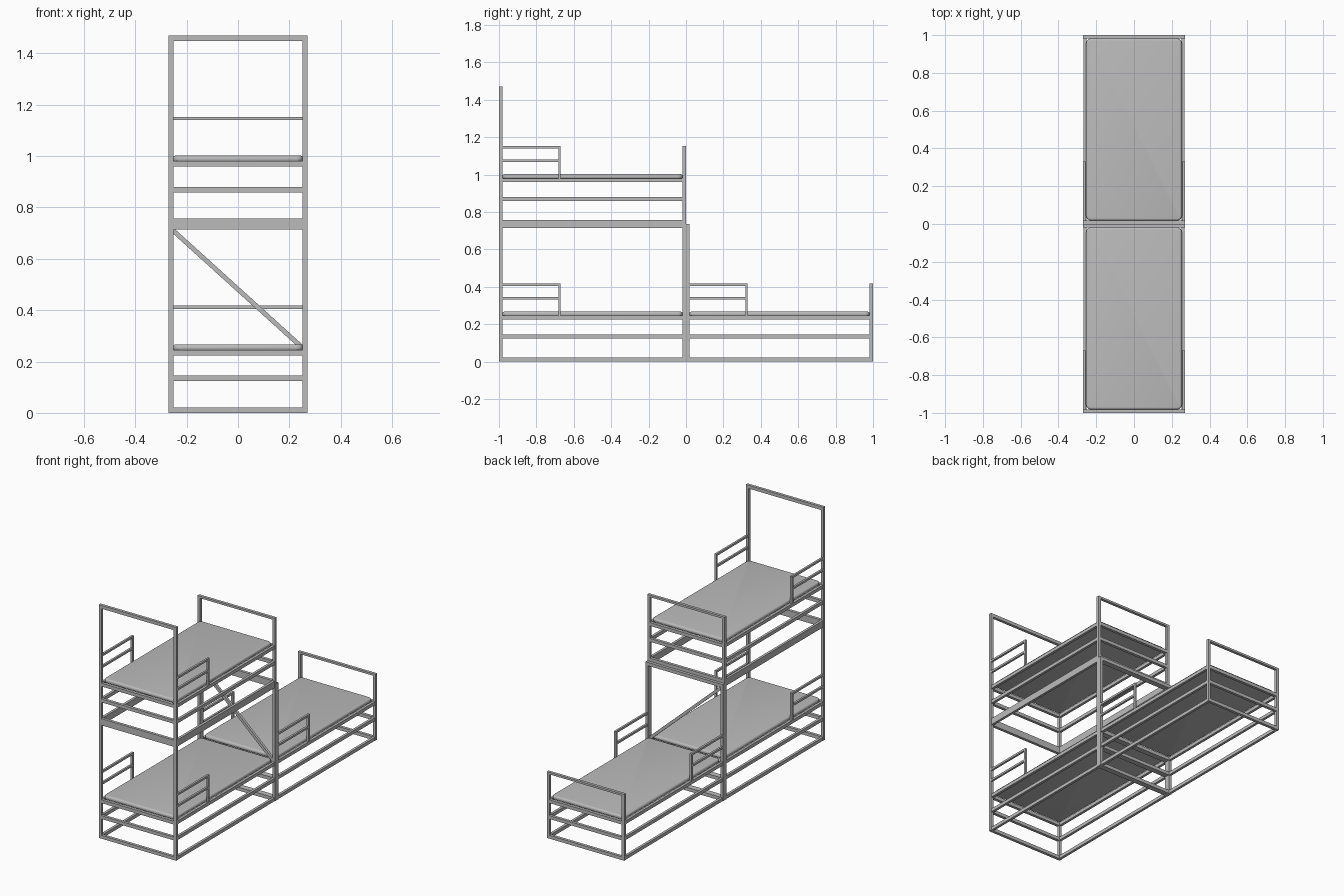
import bpy
import bmesh
from mathutils import Matrix, Vector

cube = bpy.data.objects.get("Cube")
if cube:
    bpy.data.objects.remove(cube, do_unlink=True)

grey = bpy.data.materials.new("light_grey")
grey.use_nodes = True
grey.diffuse_color = (0.5, 0.5, 0.5, 1)
grey.node_tree.nodes["Principled BSDF"].inputs["Base Color"].default_value = (0.5, 0.5, 0.5, 1)

T = 0.018          # post thickness
RAIL = 0.021       # rail height
THIN = 0.013       # guard tube thickness
HALF = 0.27        # half of the width
LEVEL = 0.735      # height of one storey
LOW = 0.418        # height of headboard and guards
DECK = 0.245       # top of the bed rail


def box(bm, x, y, z):
    """Add a box from (min, max) pairs."""
    lo, hi = Vector((x[0], y[0], z[0])), Vector((x[1], y[1], z[1]))
    size = hi - lo
    bmesh.ops.create_cube(bm, size=1, matrix=Matrix.Translation((lo + hi) / 2)
                          @ Matrix.Diagonal((*size, 1)))


def finish(name, bm):
    mesh = bpy.data.meshes.new(name)
    bm.to_mesh(mesh)
    bm.free()
    obj = bpy.data.objects.new(name, mesh)
    bpy.context.collection.objects.link(obj)
    mesh.materials.append(grey)
    return obj


def bed(name, y0, base, back_height, boxed):
    y1 = y0 + 1
    inner = (-HALF + T, HALF - T)
    rails = [RAIL, 0.145, DECK]

    # End frames: posts, cross bars and top bar
    bm = bmesh.new()
    for ya, height, top in ((y0, LEVEL, RAIL),
                            (y1 - T, back_height, RAIL if boxed else THIN)):
        for x in (-HALF, HALF - T):
            box(bm, (x, x + T), (ya, ya + T), (base, base + height))
        for z in rails:
            box(bm, inner, (ya, ya + T), (base + z - RAIL, base + z))
        box(bm, inner, (ya, ya + T), (base + height - top, base + height))
    finish(name + "_end_frames", bm)

    # Long rails on both sides
    bm = bmesh.new()
    for z in rails + ([LEVEL] if boxed else []):
        for x in (-HALF + 0.002, HALF - T):
            box(bm, (x, x + T - 0.002), (y0 + T, y1 - T), (base + z - RAIL, base + z))
    finish(name + "_side_rails", bm)

    # Guards beside the head of the bed
    bm = bmesh.new()
    end = y0 + 0.33
    for x in (-HALF, HALF - THIN):
        span = (x, x + THIN)
        box(bm, span, (end - THIN, end), (base + DECK, base + LOW))
        for z in (LOW, 0.345):
            box(bm, span, (y0 + T, end - THIN), (base + z - THIN, base + z))
    finish(name + "_guards", bm)

    # Mattress: rounded corners, then softened edges
    bm = bmesh.new()
    box(bm, (-0.253, 0.253), (y0 + T, y1 - T), (base + 0.241, base + 0.267))
    upright = [e for e in bm.edges if abs(e.verts[0].co.z - e.verts[1].co.z) > 0.01]
    bmesh.ops.bevel(bm, geom=upright, offset=0.025, segments=6, profile=0.5, affect='EDGES')
    mattress = finish(name + "_mattress", bm)
    soft = mattress.modifiers.new("soft_edges", 'BEVEL')
    soft.width = 0.011
    soft.segments = 4
    for poly in mattress.data.polygons:
        poly.use_smooth = True


bed("lower_front_bed", -1, 0, LEVEL, True)
bed("lower_back_bed", 0, 0, LOW, False)
bed("upper_bed", -1, LEVEL, LOW, False)

# Diagonal brace across the middle frame
a, b = Vector((-0.255, -T / 2, 0.712)), Vector((0.255, -T / 2, 0.25))
along = b - a
bm = bmesh.new()
bmesh.ops.create_cube(bm, size=1, matrix=Matrix.Translation((a + b) / 2)
                      @ along.to_track_quat('X', 'Z').to_matrix().to_4x4()
                      @ Matrix.Diagonal((along.length, T * 0.9, T, 1)))
finish("diagonal_brace", bm)
